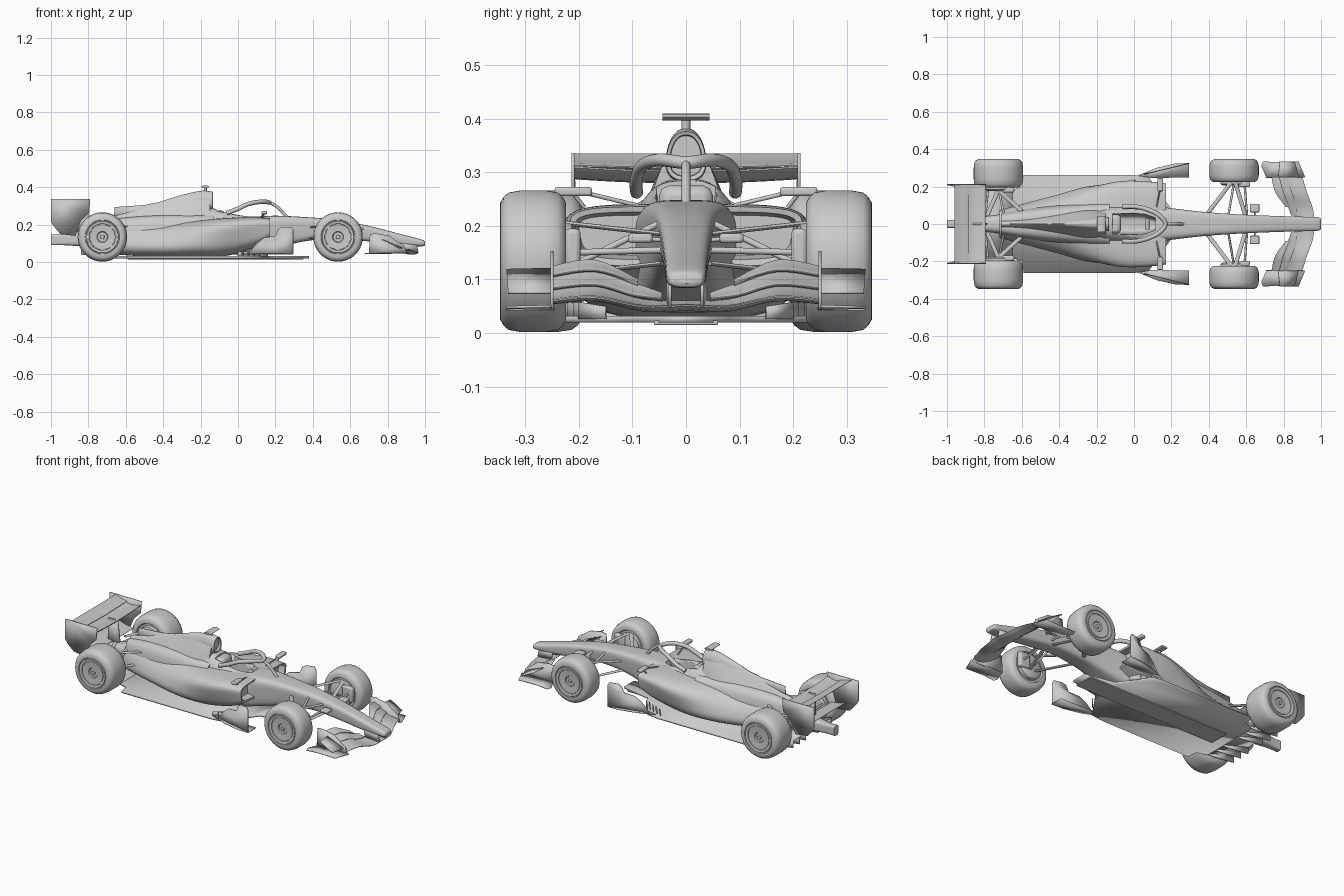
import bpy, bmesh, math
from mathutils import Vector


def finish(name, verts, faces, mirror=False, solid=0, angle=35):
    me = bpy.data.meshes.new(name)
    me.from_pydata([tuple(v) for v in verts], [], faces)
    bm = bmesh.new()
    bm.from_mesh(me)
    bmesh.ops.remove_doubles(bm, verts=bm.verts, dist=1e-5)
    bmesh.ops.recalc_face_normals(bm, faces=bm.faces)
    bm.to_mesh(me)
    bm.free()
    ob = bpy.data.objects.new(name, me)
    bpy.context.collection.objects.link(ob)
    if solid:
        m = ob.modifiers.new("thickness", 'SOLIDIFY')
        m.thickness, m.offset = solid, 0
    if mirror:
        ob.modifiers.new("mirror", 'MIRROR').use_axis = (False, True, False)
    bpy.ops.object.select_all(action='DESELECT')
    ob.select_set(True)
    bpy.context.view_layer.objects.active = ob
    bpy.ops.object.shade_smooth_by_angle(angle=math.radians(angle))
    return ob


def catmull(rows, k):
    out = []
    for i in range(len(rows) - 1):
        p = [rows[max(0, min(len(rows) - 1, i + d))] for d in (-1, 0, 1, 2)]
        for j in range(k):
            t = j / k
            out.append([0.5 * (2 * b + (c - a) * t + (2 * a - 5 * b + 4 * c - d) * t * t
                               + (3 * b - a - 3 * c + d) * t ** 3) for a, b, c, d in zip(*p)])
    return out + [list(rows[-1])]


def skin(name, rings, **kw):
    n = len(rings[0])
    faces = [(i * n + j, i * n + (j + 1) % n, (i + 1) * n + (j + 1) % n, (i + 1) * n + j)
             for i in range(len(rings) - 1) for j in range(n)]
    faces += [tuple(range(n)), tuple(range((len(rings) - 1) * n, len(rings) * n))]
    return finish(name, [v for r in rings for v in r], faces, **kw)


def loft(name, rows, mouth=(), n=40, k=5, **kw):
    # row: x, half width at top, half width at bottom, z bottom, z top, squareness
    rings = []
    for x, wt, wb, z0, z1, e in list(reversed(mouth)) + catmull(rows, k):
        ring = []
        for i in range(n):
            a = 2 * math.pi * (i + 0.5) / n
            c, s = math.cos(a), math.sin(a)
            h = math.copysign(abs(s) ** (2 / e), s) * 0.5 + 0.5
            y = math.copysign(abs(c) ** (2 / e), c) * (wb + (wt - wb) * h)
            ring.append((x, y, z0 + (z1 - z0) * h))
        rings.append(ring)
    return skin(name, rings, **kw)


def sheet(name, pts, t=0.006, mirror=True):
    return finish(name, pts, [tuple(range(len(pts)))], mirror, t)


def wing(name, stations, camber=-0.012, thick=0.006):
    # station: y, leading x, leading z, trailing x, trailing z
    rings = []
    us = [0, .1, .3, .5, .75, 1]
    for y, xl, zl, xt, zt in catmull(stations, 5):
        def p(u, s):
            return (xl + (xt - xl) * u, y, zl + (zt - zl) * u + camber * 4 * u * (1 - u)
                    + s * thick * (math.sqrt(u) * (1 - u) * 1.6 + 0.15))
        rings.append([p(u, 1) for u in us] + [p(u, -1) for u in reversed(us)])
    return skin(name, rings, mirror=True)


def tube(name, pts, r, mirror=True, n=12, flat=1.0, k=6):
    path = [Vector(p) for p in (catmull(pts, k) if len(pts) > 2 else pts)]
    rings = []
    for i, p in enumerate(path):
        t = (path[min(i + 1, len(path) - 1)] - path[max(i - 1, 0)]).normalized()
        a = t.cross(Vector((0, 0, 1)) if abs(t.z) < .95 else Vector((0, 1, 0))).normalized()
        b = a.cross(t)
        rings.append([p + a * r * math.cos(q) + b * r * flat * math.sin(q)
                      for q in (2 * math.pi * j / n for j in range(n))])
    return skin(name, rings, mirror=mirror)


def lathe(name, x, y, z, profile, mirror=True, n=64):
    rings = [[(x + r * math.cos(2 * math.pi * j / n), y + o, z + r * math.sin(2 * math.pi * j / n))
              for j in range(n)] for o, r in profile]
    return skin(name, rings, mirror=mirror)


def box(name, c, s, mirror=True):
    v = [(c[0] + i * s[0] / 2, c[1] + j * s[1] / 2, c[2] + l * s[2] / 2)
         for i in (-1, 1) for j in (-1, 1) for l in (-1, 1)]
    f = [(0, 1, 3, 2), (4, 6, 7, 5), (0, 4, 5, 1), (2, 3, 7, 6), (0, 2, 6, 4), (1, 5, 7, 3)]
    ob = finish(name, v, f, mirror)
    b = ob.modifiers.new("soft_edges", 'BEVEL')
    b.width, b.segments = min(s) * 0.3, 2
    return ob


# Nose and cockpit tub
tub = loft("nose_and_tub", [
    (1, .022, .022, .092, .106, 2.5), (.98, .037, .035, .084, .121, 3), (.85, .041, .038, .09, .155, 3.5),
    (.7, .047, .042, .11, .193, 4), (.53, .056, .048, .125, .226, 4), (.35, .07, .06, .11, .241, 4.5),
    (.2, .088, .078, .07, .248, 4.5), (.08, .1, .1, .04, .244, 4), (-.02, .1, .12, .04, .262, 3),
    (-.12, .085, .13, .04, .285, 3), (-.22, .06, .13, .04, .29, 3)])

# Sidepods with hollow inlets, undercut and a ramp down to the floor
pods = loft("sidepods", [
    (.17, .222, .205, .125, .236, 5), (.08, .24, .195, .075, .241, 4.5), (-.08, .248, .19, .03, .235, 3.6),
    (-.25, .18, .215, .025, .222, 2.8), (-.42, .105, .185, .025, .21, 2.4), (-.72, .065, .08, .045, .19, 2.6)],
    mouth=[(.168, .212, .195, .137, .226, 5), (.13, .205, .19, .145, .22, 5)], n=56)

# Engine cover, airbox and fin
loft("engine_cover", [
    (-.15, .035, .105, .1, .368, 2.6), (-.25, .03, .14, .06, .37, 2.5), (-.38, .018, .14, .05, .335, 2.4),
    (-.55, .016, .115, .05, .277, 2.4), (-.71, .02, .075, .055, .235, 2.5)])
loft("engine_shoulder", [(-.13, .11, .14, .05, .256, 4), (-.4, .088, .12, .05, .252, 4),
                         (-.6, .068, .09, .05, .238, 4), (-.71, .05, .07, .055, .222, 4)])
loft("airbox", [(-.135, .03, .042, .285, .376, 2.4), (-.2, .03, .045, .27, .381, 2.4), (-.32, .02, .04, .25, .353, 2.4),
                (-.4, .01, .03, .24, .325, 2.4)],
     mouth=[(-.137, .024, .035, .292, .37, 2.4), (-.19, .02, .03, .297, .363, 2.4)])
sheet("engine_fin", [(-.3, 0, .345), (-.5, 0, .305), (-.66, 0, .294), (-.665, 0, .22), (-.4, 0, .25)], .006, False)

# Cockpit opening
cutter = loft("cockpit_cutter", [(-.115, .058, .05, .13, .4, 5), (.04, .06, .05, .13, .4, 5),
                                 (.115, .035, .03, .13, .4, 4)])
cutter.hide_render = True
cutter.display_type = 'WIRE'
for ob in (tub, pods):
    m = ob.modifiers.new("cockpit", 'BOOLEAN')
    m.operation, m.object, m.solver = 'DIFFERENCE', cutter, 'EXACT'
box("headrest", (-.1, 0, .235), (.06, .1, .08), False)
tube("steering_wheel", [(.07, -.03, .215), (.07, .03, .215)], .012, False)

# Halo
side = [(-.06, .092, .262), (0, .093, .285), (.06, .082, .312), (.13, .05, .323)]
tube("halo_ring", side + [(.168, 0, .318)] + [(x, -y, z) for x, y, z in reversed(side)], .012, False)
tube("halo_pillar", [(.165, 0, .319), (.21, 0, .295), (.262, 0, .24)], .008, False)

# Mirrors and roof camera
box("mirror", (.14, .21, .264), (.03, .07, .017))
tube("mirror_stalk", [(.14, .21, .26), (.13, .19, .235)], .004)
tube("mirror_arm", [(.14, .19, .262), (.12, .09, .238)], .004)
tube("roof_camera", [(-.175, -.044, .403), (-.175, .044, .403)], .022, False, flat=.3)
tube("camera_stem", [(-.175, 0, .37), (-.175, 0, .402)], .008, False)
box("nose_camera", (.645, .085, .177), (.05, .045, .018))
tube("nose_camera_arm", [(.645, .03, .172), (.645, .08, .177)], .004)

# Floor, plank and diffuser
half = [(.38, .045), (.2, .08), (.16, .135), (.08, .25), (0, .262), (-.59, .262), (-.6, .2), (-.66, .18)]
sheet("floor", [(x, y, .026) for x, y in half] + [(x, -y, .026) for x, y in reversed(half)], .012, False)
box("plank", (-.12, 0, .019), (.94, .12, .008), False)
sheet("diffuser", [(-.64, -.18, .026), (-.64, .18, .026), (-.84, .18, .085), (-.84, -.18, .085)], .006, False)
for i in range(3):
    y = .06 + .06 * i
    sheet("diffuser_strake", [(-.64, y, .025), (-.84, y, .085), (-.84, y, .04), (-.7, y, .024)], .004)

# Bargeboards and floor fins
vane = [(.05, .04), (.1, .1), (.14, .13), (.2, .14), (.215, .175), (.235, .188), (.285, .188), (.295, .17), (.295, .045)]
sheet("bargeboard", [(x, .265 + .24 * (x - .05), z) for x, z in vane], .005)
sheet("bargeboard_foot", [(.02, .26, .042), (.12, .3, .042), (.22, .323, .042), (.295, .326, .042), (.295, .25, .042),
                          (.1, .245, .042)], .005)
for i in range(5):
    x = .16 - .03 * i
    sheet("floor_fin", [(x, .15 + .012 * i, .026), (x - .04, .2 + .01 * i, .026), (x - .04, .2 + .01 * i, .058),
                        (x, .15 + .012 * i, .05)], .004)

# Front wing
wing("front_main_plane", [(0, .965, .052, .86, .06), (.08, .957, .049, .86, .062), (.17, .925, .066, .83, .086),
                          (.252, .9, .06, .8, .08)], -.008, .008)
wing("front_flap", [(.045, .875, .064, .84, .075), (.1, .868, .071, .82, .094), (.17, .845, .09, .785, .115),
                    (.252, .815, .083, .765, .104)], -.005)
wing("front_upper_flap", [(.09, .833, .093, .812, .1), (.17, .8, .117, .755, .136), (.252, .778, .107, .735, .124)], -.004)
sheet("front_endplate", [(.905, .25, .045), (.89, .25, .085), (.81, .25, .14), (.74, .25, .153), (.705, .25, .15),
                         (.7, .25, .045)], .005)
sheet("front_footplate", [(.915, .25, .05), (.88, .335, .048), (.76, .33, .048), (.69, .335, .045), (.68, .31, .045),
                          (.71, .245, .045)], .005)
sheet("front_dive_plane", [(.88, .25, .075), (.86, .332, .075), (.78, .335, .118), (.77, .25, .12)], .004)
sheet("nose_pylon", [(.965, .03, .05), (.955, .03, .1), (.86, .034, .11), (.87, .034, .06)], .006)

# Rear wing, beam wing and tail
wing("rear_main_plane", [(0, -.795, .302, -.9, .303), (.11, -.795, .304, -.9, .305), (.21, -.795, .31, -.9, .31)],
     -.016, .01)
wing("rear_flap", [(0, -.885, .307, -.96, .334), (.21, -.885, .312, -.96, .334)], -.006, .007)
wing("beam_wing", [(0, -.83, .17, -.93, .195), (.195, -.83, .17, -.93, .195)], -.008)
sheet("rear_endplate", [(-.79, .211, .336), (-1, .211, .336), (-1, .211, .215), (-.985, .208, .19), (-.95, .2, .15),
                        (-.87, .2, .14), (-.84, .208, .22), (-.795, .211, .265)], .006)
sheet("rear_wing_pylon", [(-.8, 0, .3), (-.86, 0, .3), (-.86, 0, .13), (-.78, 0, .13)], .01, False)
loft("tail_structure", [(-.66, .06, .06, .06, .19, 3), (-.8, .04, .04, .08, .17, 3), (-.93, .024, .022, .09, .15, 4),
                        (-1, .02, .02, .09, .148, 5)])

# Wheels with flat covers, brake drums and suspension
for tag, x, w, yi in (("front", .535, .0615, .285), ("rear", -.725, .0765, .271)):
    prof = [(-w * .85, .001), (-w * .85, .085), (-w, .09), (-w, .108), (-w * .9, .12), (-w * .75, .128), (-w * .4, .132),
            (w * .4, .132), (w * .75, .128), (w * .9, .12), (w, .108), (w, .092), (w - .004, .09), (w - .004, .086),
            (w, .084), (w - .002, .072), (w - .006, .071), (w - .006, .068), (w - .003, .067), (w - .006, .03),
            (w - .012, .026), (w - .012, .012), (w - .004, .01), (w - .004, .001)]
    lathe(tag + "_wheel", x, yi, .134, prof)
    lathe(tag + "_brake_drum", x, yi - w, .134, [(-.018, .001), (-.018, .06), (-.01, .072), (.02, .075), (.02, .001)])
    yh, s = yi - w, 1 if tag == "front" else -1
    hi, lo = (.205, .11) if s > 0 else (.19, .1)
    for dx in (-.15, .06):
        bx = x + dx * s
        tube(tag + "_upper_arm", [(x + dx * .1, yh, hi), (bx, .045, hi - .02 if s > 0 else hi)], .011, flat=.4)
        tube(tag + "_lower_arm", [(x + dx * .1, yh, lo), (bx, .045, lo + .02)], .011, flat=.4)
    tube(tag + "_push_rod", [(x, yh, lo + .01), (x - .03 * s, .05, .205 if s > 0 else .17)], .006)
    tube(tag + "_track_rod", [(x + .055 * s, yh, .15), (x + .07 * s, .04, .155)], .006)
    box(tag + "_brake_duct", (x + .05, yh - .012, .15), (.07, .03, .09))
